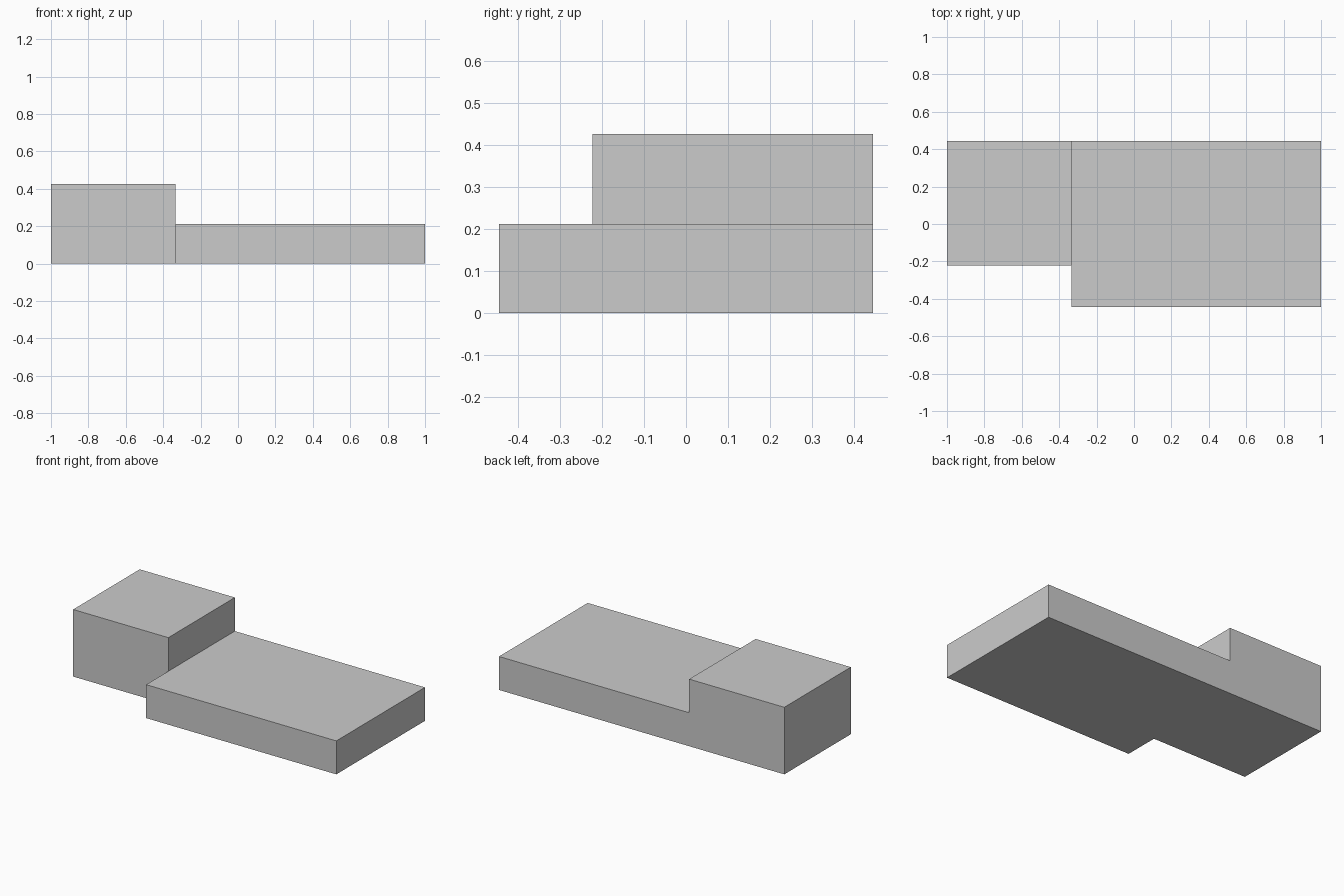
import bpy, bmesh
from mathutils import Vector

if "Cube" in bpy.data.objects:
    bpy.data.objects.remove(bpy.data.objects["Cube"])

STEP_X, NOTCH_Y, HALF_D = -0.333, -0.222, 0.444
LOW, HIGH = 0.212, 0.425

# Footprint: narrow left block and wide right slab sharing one edge
left = [(-1, NOTCH_Y), (STEP_X, NOTCH_Y), (STEP_X, HALF_D), (-1, HALF_D)]
right = [(STEP_X, -HALF_D), (1, -HALF_D), (1, HALF_D), (STEP_X, HALF_D), (STEP_X, NOTCH_Y)]

bm = bmesh.new()
for outline in (left, right):
    bm.faces.new([bm.verts.new((x, y, 0)) for x, y in outline])
bmesh.ops.remove_doubles(bm, verts=bm.verts[:], dist=1e-4)

# Raise the whole footprint to the slab height, keeping the bottom closed
base = bm.faces[:]
new = bmesh.ops.extrude_face_region(bm, geom=base, use_keep_orig=True)["geom"]
bmesh.ops.translate(bm, vec=Vector((0, 0, LOW)),
                    verts=[v for v in new if isinstance(v, bmesh.types.BMVert)])

# Raise the left block to its full height
tops = [f for f in new if isinstance(f, bmesh.types.BMFace)
        and all(abs(v.co.z - LOW) < 1e-4 for v in f.verts)]
block_top = min(tops, key=lambda f: f.calc_center_median().x)
raised = bmesh.ops.extrude_discrete_faces(bm, faces=[block_top])["faces"][0]
bmesh.ops.translate(bm, vec=Vector((0, 0, HIGH - LOW)), verts=raised.verts[:])

# Merge flush faces into clean flat sides
bmesh.ops.recalc_face_normals(bm, faces=bm.faces[:])
bmesh.ops.dissolve_limit(bm, angle_limit=0.01, verts=bm.verts[:], edges=bm.edges[:])
bmesh.ops.recalc_face_normals(bm, faces=bm.faces[:])

mesh = bpy.data.meshes.new("stepped_block")
bm.to_mesh(mesh)
bm.free()
bpy.context.collection.objects.link(bpy.data.objects.new("stepped_block", mesh))
